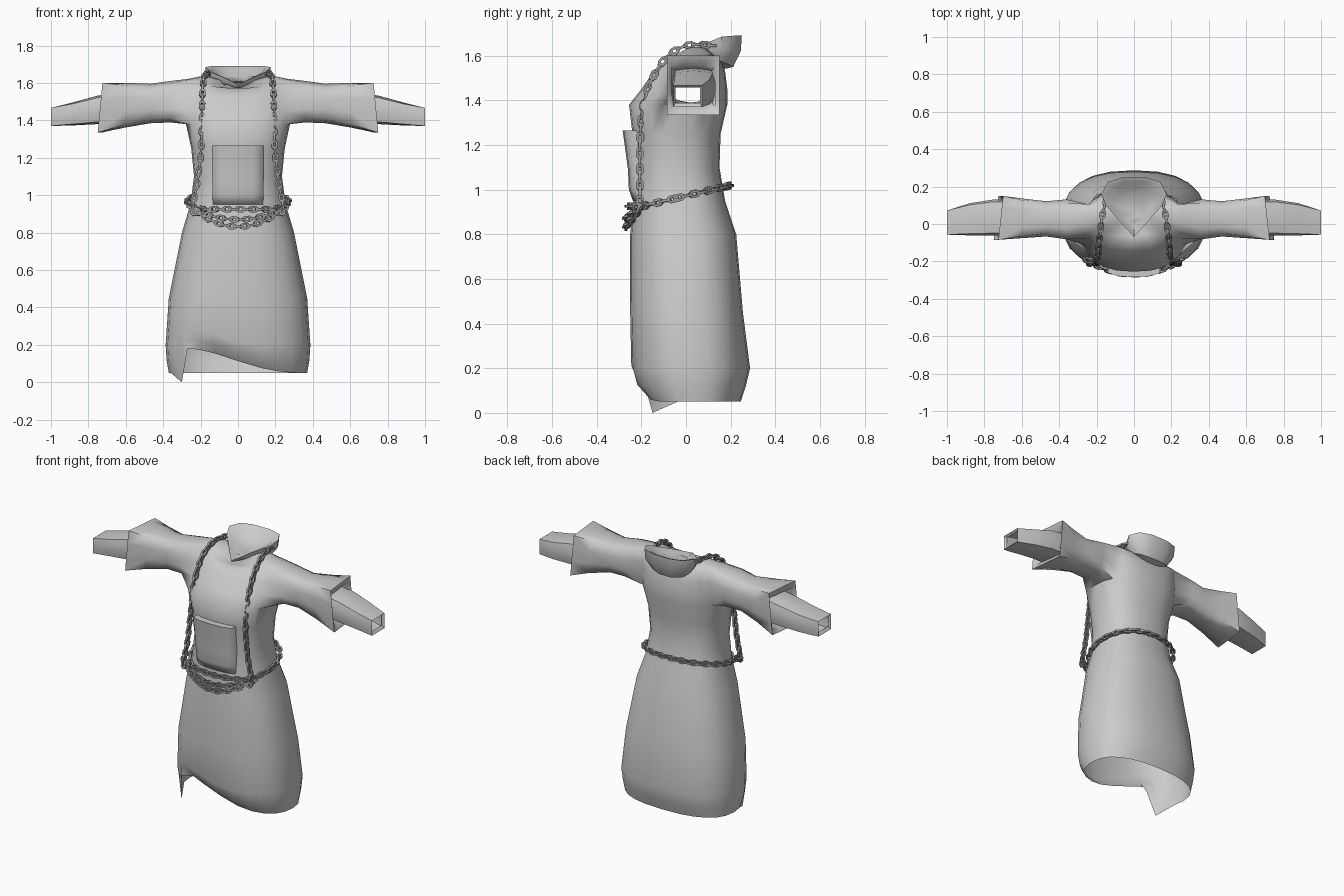
import bpy, bmesh
from math import sin, cos, pi, radians, copysign, hypot
from mathutils import Vector

cube = bpy.data.objects.get("Cube")
if cube:
    bpy.data.objects.remove(cube)


def material(name, value):
    mat = bpy.data.materials.new(name)
    mat.use_nodes = True
    color = (value, value, value, 1)
    mat.diffuse_color = color
    mat.node_tree.nodes["Principled BSDF"].inputs["Base Color"].default_value = color
    return mat


cloth = material("grey cloth", 0.6)
metal = material("dark metal", 0.33)


def finish(bm, name, mat, angle):
    bmesh.ops.recalc_face_normals(bm, faces=bm.faces)
    mesh = bpy.data.meshes.new(name)
    bm.to_mesh(mesh)
    bm.free()
    mesh.materials.append(mat)
    obj = bpy.data.objects.new(name, mesh)
    bpy.context.collection.objects.link(obj)
    bpy.ops.object.select_all(action='DESELECT')
    obj.select_set(True)
    bpy.context.view_layer.objects.active = obj
    bpy.ops.object.shade_smooth_by_angle(angle=radians(angle))


def ring(bm, points):
    return [bm.verts.new(p) for p in points]


def bridge(bm, a, b, skip=()):
    n = len(a)
    for i in range(n):
        if i not in skip:
            bm.faces.new((a[i], a[(i + 1) % n], b[(i + 1) % n], b[i]))


# Robe body: height, half width, front y, back y, dip at front and back
N = 24
BODY = [
    (0.05, .37, -.18, .245, 0), (0.12, .382, -.225, .268, 0), (0.20, .387, -.245, .287, 0),
    (0.45, .37, -.25, .255, 0), (0.80, .30, -.25, .225, 0), (0.95, .255, -.235, .175, 0),
    (1.10, .235, -.23, .15, 0), (1.25, .25, -.24, .155, 0), (1.38, .278, -.255, .185, 0),
    (1.45, .278, -.20, .185, 0), (1.53, .275, -.145, .175, 0), (1.622, .265, -.09, .16, .05),
    (1.64, .18, -.06, .15, .075), (1.62, .10, -.02, .13, .06)]
ARM_LOW, ARM_HIGH = 8, 11
FOLD, TIP = 15, 14


def hem_height(i, x):
    # Front hem climbs toward the wrapped fold on the right
    if i < FOLD:
        return 0.05
    t = max(0, (.37 - x) / .64) ** 1.3
    return 0.05 + 0.13 * t * t * (3 - 2 * t)


def body_points(row, spec):
    z, rx, front, back, dip = spec
    cy, ry = (front + back) / 2, (back - front) / 2
    points = []
    for i in range(N):
        c, s = cos(2 * pi * i / N), sin(2 * pi * i / N)
        x = rx * copysign(abs(c) ** .82, c)
        y = cy + ry * copysign(abs(s) ** .82, s)
        h = z - dip * s * s
        if row < 3:
            h = max(z, hem_height(i, x) + .05 * row)
        points.append(Vector((x, y, h)))
    if row == 0:
        points[TIP] = Vector((-.30, -.15, 0))
        points[FOLD] = Vector((-.27, -.2, .18))
    return points


bm = bmesh.new()
rows = [ring(bm, body_points(r, spec)) for r, spec in enumerate(BODY)]
armholes = {-2 % N, -1 % N, 0, 1, 10, 11, 12, 13}
for r in range(len(rows) - 1):
    bridge(bm, rows[r], rows[r + 1], armholes if ARM_LOW <= r < ARM_HIGH else ())
bm.faces.new(rows[-1])

# Sleeves grow from the armholes: x, front, back, bottom, top, boxiness, slant
SLEEVE = [
    (.36, -.08, .13, 1.395, 1.605, .3, 0), (.47, -.065, .12, 1.39, 1.59, .3, 0),
    (.60, -.075, .135, 1.365, 1.597, .6, .005), (.725, -.085, .15, 1.335, 1.60, 1, .0125),
    (.71, -.065, .13, 1.365, 1.555, 1, .0125), (.66, -.06, .125, 1.385, 1.54, .6, 0),
    (.75, -.06, .13, 1.383, 1.53, .5, 0), (.88, -.06, .11, 1.375, 1.495, .6, 0),
    (1.0, -.057, .072, 1.37, 1.467, 1, 0), (.985, -.047, .062, 1.388, 1.457, 1, 0)]
span = ARM_HIGH - ARM_LOW
loop = [(j, 0) for j in range(-2, 3)] + [(2, k) for k in range(1, span)]
loop += [(j, span) for j in range(2, -3, -1)] + [(-2, k) for k in range(span - 1, 0, -1)]
for side in (1, -1):
    previous = [rows[ARM_LOW + k][(j if side > 0 else 12 - j) % N] for j, k in loop]
    for x, front, back, low, high, box, slant in SLEEVE:
        points = []
        for j, k in loop:
            u, w = j / 2, 2 * k / span - 1
            f = box + (1 - box) * 1.08 / hypot(u, w)
            points.append((side * (x - slant * (u + w)),
                           (front + back) / 2 + u * f * (back - front) / 2,
                           (low + high) / 2 + w * f * (high - low) / 2))
        current = ring(bm, points)
        bridge(bm, previous, current)
        previous = current
bmesh.ops.delete(bm, geom=[v for v in bm.verts if not v.link_faces], context='VERTS')
finish(bm, "robe", cloth, 62)

# Collar with a pointed front and a flared back
bm = bmesh.new()
half = [(.08, .02, 1.63), (.15, .10, 1.66), (.175, .16, 1.685), (.14, .225, 1.69), (.06, .25, 1.69)]
rim = [(0, -.07, 1.592)] + half + [(-x, y, z) for x, y, z in reversed(half)]


def collar_ring(scale, drop):
    points = []
    for x, y, z in rim:
        depth = .12 + .88 * (y + .07) / .32
        points.append((x * scale, .09 + (y - .09) * scale, z - drop * depth))
    return ring(bm, points)


collar = [collar_ring(*p) for p in ((.5, .15), (.76, .14), (.97, .07), (1, 0), (.84, .012), (.6, .06))]
for a, b in zip(collar, collar[1:]):
    bridge(bm, a, b)
bm.faces.new(collar[-1])
finish(bm, "collar", cloth, 45)

# Front pocket: stands out at the top and fades into the robe below
bm = bmesh.new()
pocket = []
for z, y, w in ((1.265, -.284, .138), (1.18, -.272, .138), (1.09, -.26, .138), (1.0, -.256, .136), (.95, -.238, .134)):
    pocket.append(ring(bm, [(-w, -.17, z), (-w, y + .022, z), (-w * .6, y + .005, z), (0, y, z),
                            (w * .6, y + .005, z), (w, y + .022, z), (w, -.17, z)]))
for a, b in zip(pocket, pocket[1:]):
    bridge(bm, a, b)
bm.faces.new(pocket[0])
bm.faces.new(pocket[-1])
finish(bm, "front_pocket", cloth, 80)


# Chains: links placed along smooth paths, every second one turned
def smooth_path(points, closed=False, steps=16):
    p = [Vector(q) for q in points]
    p = [p[-1]] + p + p[:2] if closed else [p[0]] + p + [p[-1]]
    out = []
    for a, b, c, d in zip(p, p[1:], p[2:], p[3:]):
        for k in range(steps):
            t = k / steps
            out.append(.5 * (2 * b + (c - a) * t + (2 * a - 5 * b + 4 * c - d) * t * t
                             + (3 * b - a - 3 * c + d) * t ** 3))
    return out + [p[-2]]


def add_link(bm, center, tangent, reference):
    side = tangent.cross(reference).normalized()
    normal = tangent.cross(side)
    rings = []
    for i in range(8):
        a = 2 * pi * (i + .5) / 8
        c, s = cos(a), sin(a)
        mid = center + tangent * .024 * c + side * .0125 * s
        out = (tangent * c + side * s) * .006
        rings.append(ring(bm, [mid + out * p + normal * .006 * q
                               for p, q in ((1, 1), (-1, 1), (-1, -1), (1, -1))]))
    for i in range(8):
        bridge(bm, rings[i], rings[(i + 1) % 8])


def chain(name, path, reference, pitch=.036):
    bm = bmesh.new()
    travelled, wanted, count = 0, 0, 0
    ref = Vector(reference)
    for a, b in zip(path, path[1:]):
        step = (b - a).length
        while step > 0 and wanted <= travelled + step:
            tangent = (b - a).normalized()
            turned = ref if count % 2 else tangent.cross(ref)
            add_link(bm, a.lerp(b, (wanted - travelled) / step), tangent, turned)
            wanted += pitch
            count += 1
        travelled += step
    finish(bm, name, metal, 50)


belt = []
for i in range(16):
    a = 2 * pi * i / 16
    y = -.03 + .228 * sin(a)
    belt.append((.272 * copysign(abs(cos(a)) ** .85, cos(a)), y, .925 + .235 * max(0, y + .2)))
chain("belt_chain", smooth_path(belt, True), (0, 0, 1))

for side, name in ((1, "left"), (-1, "right")):
    strap = [(.15, .12, 1.645), (.168, .05, 1.65), (.178, -.02, 1.637), (.187, -.09, 1.59),
             (.192, -.15, 1.50), (.192, -.19, 1.38), (.197, -.205, 1.25), (.215, -.207, 1.08),
             (.24, -.207, .95), (.235, -.22, .90)]
    chain(name + "_shoulder_chain", smooth_path([(side * x, y, z) for x, y, z in strap]), (1, 0, 0))

for name, low in (("upper", .87), ("lower", .832)):
    drop = .93 - low
    swag = [(x, -.27 + 1.2 * x * x, low + drop * (abs(x) / .25) ** 2)
            for x in (-.25, -.17, -.08, 0, .08, .17, .25)]
    chain(name + "_hanging_chain", smooth_path(swag), (0, 1, 0))
